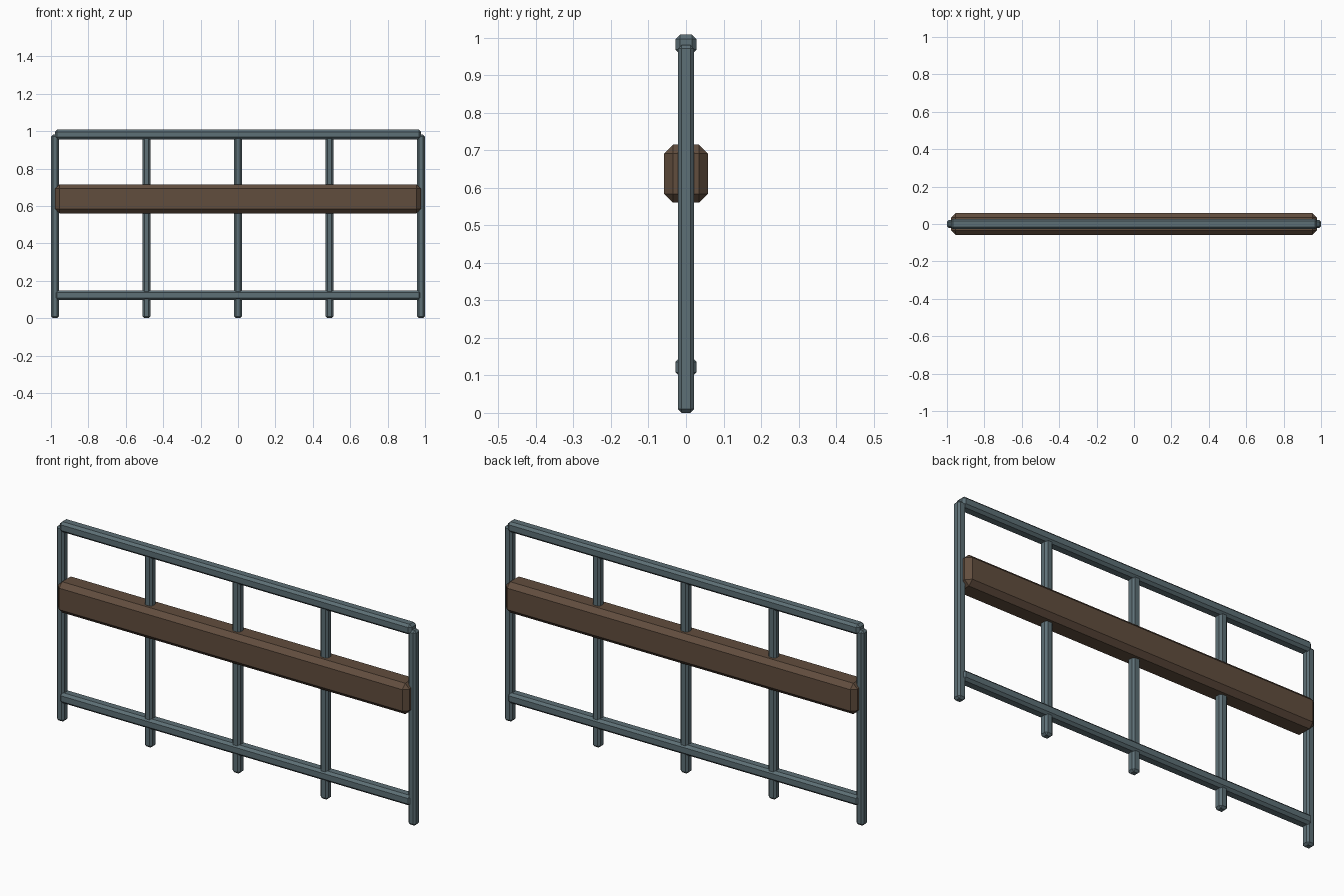
import bpy, bmesh
from mathutils import Matrix, Vector

if "Cube" in bpy.data.objects:
    bpy.data.objects.remove(bpy.data.objects["Cube"])


def material(name, color):
    m = bpy.data.materials.new(name)
    m.diffuse_color = (*color, 1)
    m.use_nodes = True
    m.node_tree.nodes["Principled BSDF"].inputs["Base Color"].default_value = m.diffuse_color
    return m


def bar(name, center, size, chamfer, mat):
    """Box with every edge cut by one flat chamfer."""
    bm = bmesh.new()
    bmesh.ops.create_cube(bm, size=1, matrix=Matrix.Diagonal((*size, 1)))
    bmesh.ops.bevel(bm, geom=bm.edges[:], offset=chamfer, segments=1,
                    affect='EDGES', profile=0.5)
    mesh = bpy.data.meshes.new(name)
    bm.to_mesh(mesh)
    bm.free()
    mesh.materials.append(mat)
    ob = bpy.data.objects.new(name, mesh)
    ob.location = Vector(center)
    bpy.context.collection.objects.link(ob)
    return ob


steel = material("painted_steel", (0.11, 0.16, 0.18))
wood = material("dark_wood", (0.12, 0.075, 0.048))

SPAN = 1.957      # distance between the outer post centres
POST_H = 0.981

# Five evenly spaced posts
for i in range(5):
    x = SPAN * (i / 4 - 0.5)
    bar(f"post_{i + 1}", (x, 0, POST_H / 2), (0.043, 0.043, POST_H), 0.010, steel)

# Horizontal rails
for name, z in (("top_rail", 0.982), ("lower_rail", 0.122)):
    bar(name, (0, 0, z), (SPAN, 0.056, 0.052), 0.012, steel)

# Thick wooden plank
bar("plank", (0, 0, 0.638), (SPAN, 0.116, 0.155), 0.0235, wood)
